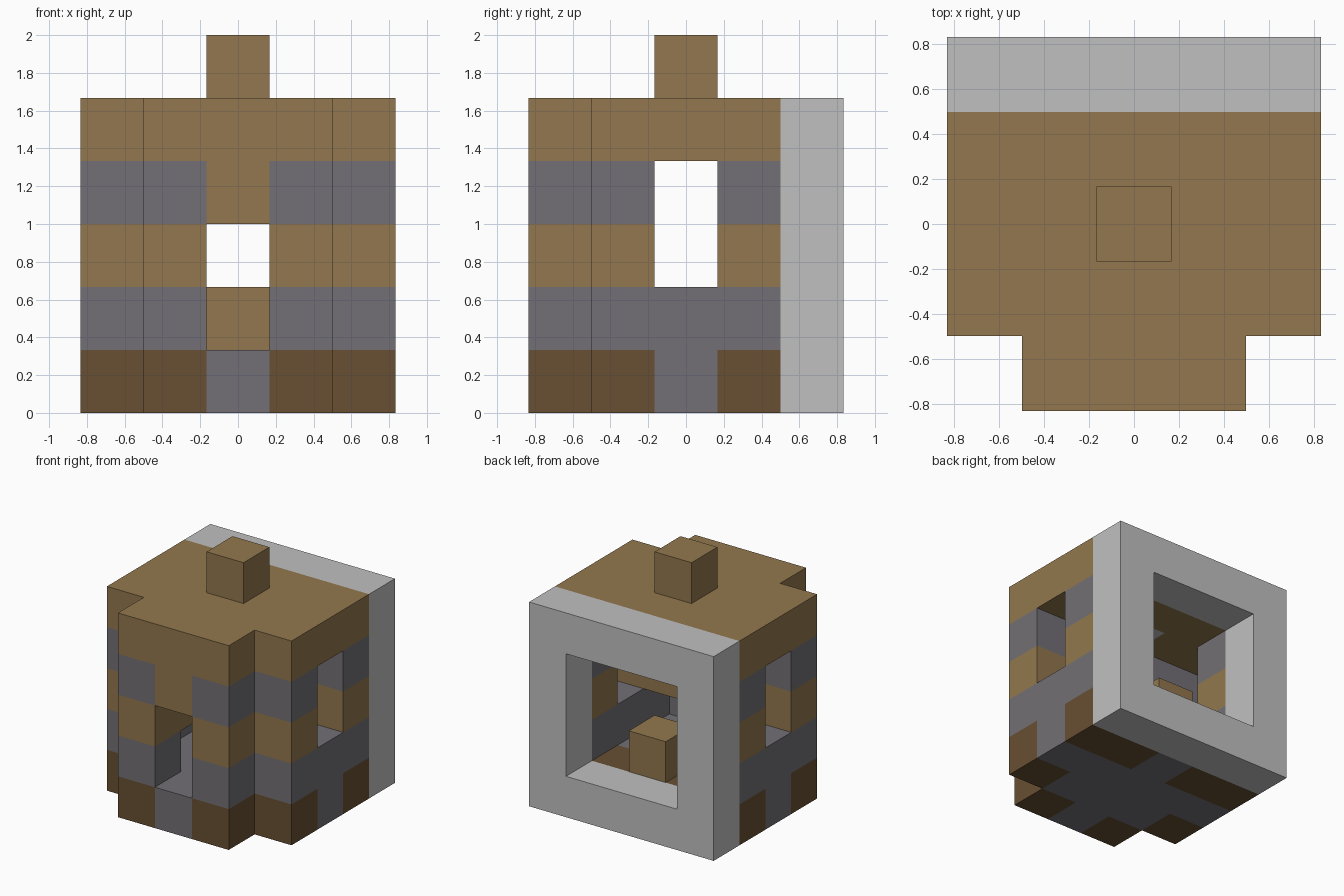
import bpy
import bmesh
from mathutils import Vector

cube = bpy.data.objects.get("Cube")
if cube:
    bpy.data.objects.remove(cube, do_unlink=True)

UNIT = 1 / 3   # edge length of one block


def make_material(name, r, g, b):
    mat = bpy.data.materials.new(name)
    mat.use_nodes = True
    mat.diffuse_color = (r, g, b, 1)
    for node in mat.node_tree.nodes:
        if node.type == 'BSDF_PRINCIPLED':
            node.inputs["Base Color"].default_value = (r, g, b, 1)
            node.inputs["Roughness"].default_value = 0.9
    return mat


wood = make_material("tan wood", 0.29, 0.187, 0.077)
bark = make_material("dark brown", 0.138, 0.08, 0.033)
stone = make_material("grey stone", 0.171, 0.162, 0.178)
pale = make_material("pale grey", 0.53, 0.53, 0.53)

parts = {}      # part name -> {cell: material}
filled = set()  # every occupied cell


def fill(part, mat, xs, ys, zs, skip=()):
    """Fill a box of cells, leaving out skipped and already filled ones."""
    cells = parts.setdefault(part, {})
    for x in xs:
        for y in ys:
            for z in zs:
                if (x, y, z) not in filled and (x, y, z) not in skip:
                    cells[(x, y, z)] = mat
                    filled.add((x, y, z))


def build(part, cells):
    """Make one object from the exposed sides of its blocks."""
    mats = list(dict.fromkeys(cells.values()))
    bm = bmesh.new()
    for cell, mat in cells.items():
        centre = Vector((cell[0] - 2, cell[1] - 2, cell[2] + 0.5))
        for axis in range(3):
            for sign in (-1, 1):
                n = Vector((0, 0, 0))
                n[axis] = sign
                if tuple(int(c + d) for c, d in zip(cell, n)) in filled:
                    continue
                u = Vector((0, 0, 0))
                u[(axis + 1) % 3] = 0.5
                v = n.cross(u)
                mid = centre + n / 2
                corners = (mid - u - v, mid + u - v, mid + u + v, mid - u + v)
                face = bm.faces.new([bm.verts.new(c * UNIT) for c in corners])
                face.material_index = mats.index(mat)
    bmesh.ops.remove_doubles(bm, verts=bm.verts, dist=0.001)
    mesh = bpy.data.meshes.new(part)
    bm.to_mesh(mesh)
    bm.free()
    for mat in mats:
        mesh.materials.append(mat)
    obj = bpy.data.objects.new(part, mesh)
    bpy.context.collection.objects.link(obj)


wide, inner, depth = range(5), range(1, 4), range(1, 4)

# Square back frame with a large opening
opening = {(x, 4, z) for x in inner for z in range(1, 4)}
fill("back_frame", pale, wide, [4], range(5), opening)

# Floor: dark corner blocks around a stone cross
fill("floor", bark, (1, 3), [0, 3], [0])
fill("floor", bark, (0, 4), (1, 3), [0])
fill("floor", stone, inner, [0], [0])
fill("floor", stone, wide, depth, [0])

# Banded walls with a front doorway and side windows
for z, mat in ((1, stone), (2, wood), (3, stone)):
    windows = {(x, 2, z) for x in (0, 4)} if z > 1 else set()
    fill("walls", mat, (0, 4), depth, [z], windows)
    fill("walls", mat, (1, 3), [0], [z])
    if z > 1:
        fill("walls", mat, (1, 3), [1], [z])   # thick front corners

# Lintel over the doorway
fill("door_lintel", wood, [2], [0], [3])

# Roof with a lamp block in the middle of the ceiling
fill("ceiling_lamp", pale, [2], [2], [4])
fill("roof", wood, inner, [0], [4])
fill("roof", wood, wide, depth, [4])
fill("chimney", wood, [2], [2], [5])

# Block standing inside, next to the back opening
fill("inner_block", wood, [2], [3], [1])

for name, blocks in parts.items():
    build(name, blocks)
